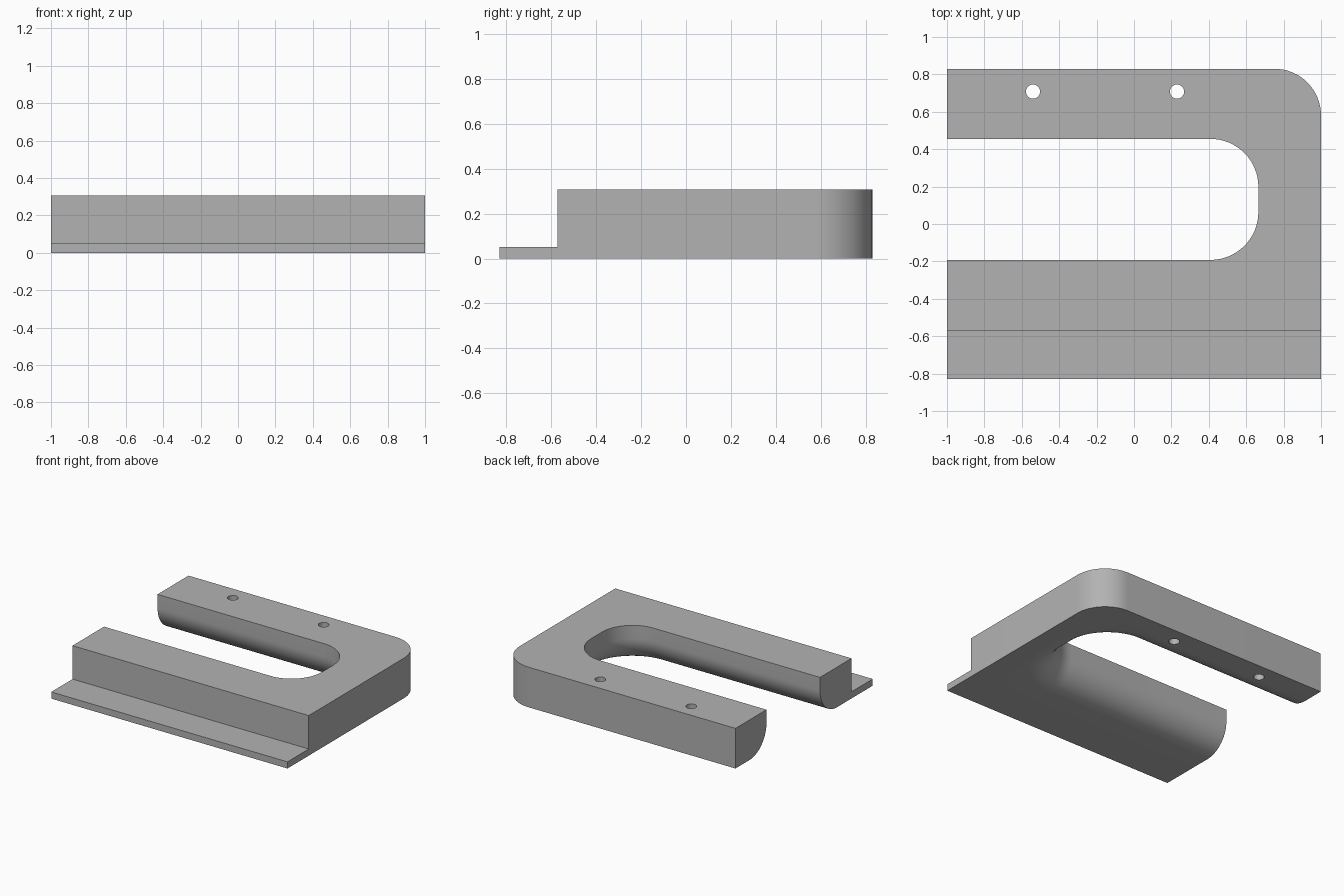
import bpy, bmesh, math

if "Cube" in bpy.data.objects:
    bpy.data.objects.remove(bpy.data.objects["Cube"])

HEIGHT, LEDGE_Z, FILLET = 0.307, 0.051, 0.205
SLOT_R, CORNER_R = 0.256, 0.25
BACK, STEP_Y = 0.83, -0.573

grey = bpy.data.materials.new("light grey")
grey.diffuse_color = (0.45, 0.45, 0.45, 1)
grey.use_nodes = True
grey.node_tree.nodes["Principled BSDF"].inputs["Base Color"].default_value = grey.diffuse_color


def arc(cx, cy, r, start, end, n=16):
    """Points along an arc, angles in degrees."""
    angles = [math.radians(start + (end - start) * i / n) for i in range(n + 1)]
    return [(cx + r * math.cos(a), cy + r * math.sin(a)) for a in angles]


def outline(front, grow):
    """U-shaped plan; the slot is widened by grow."""
    r = SLOT_R + grow
    pts = [(-1, front), (1, front)]
    pts += arc(1 - CORNER_R, BACK - CORNER_R, CORNER_R, 0, 90)
    pts += [(-1, BACK), (-1, 0.199 + r)]
    pts += arc(0.409, 0.199, r, 90, 0)
    pts += arc(0.409, 0.064, r, 0, -90)
    pts += [(-1, 0.064 - r)]
    return pts


def fillet_grow(z):
    """Widening of the slot caused by its rounded lower edge."""
    if z >= FILLET:
        return 0
    return FILLET - math.sqrt(FILLET ** 2 - (FILLET - z) ** 2)


# Stacked plan layers: low ledge in front, then the full-height block
heights = [FILLET * (1 - math.cos(math.radians(a))) for a in range(0, 91, 6)]
heights = [FILLET * (1 - math.sin(math.radians(90 - a))) for a in range(0, 91, 6)]
layers = [(z, -BACK) for z in heights if z < LEDGE_Z - 0.002]
layers += [(LEDGE_Z, -BACK), (LEDGE_Z, STEP_Y)]
layers += [(z, STEP_Y) for z in heights if z > LEDGE_Z + 0.002]
layers += [(HEIGHT, STEP_Y)]

bm = bmesh.new()
rings = [[bm.verts.new((x, y, z)) for x, y in outline(front, fillet_grow(z))]
         for z, front in layers]
bm.faces.new(rings[0][::-1])
bm.faces.new(rings[-1])
count = len(rings[0])
end_a = count - 1                      # front arm end: last point to first
back_out, back_in = 19, 20             # back arm end points
for low, high in zip(rings, rings[1:]):
    for i in range(count):
        j = (i + 1) % count
        bm.faces.new((low[i], low[j], high[j], high[i]))
bmesh.ops.remove_doubles(bm, verts=bm.verts, dist=0.0001)
bmesh.ops.dissolve_limit(bm, angle_limit=math.radians(0.2),
                         verts=bm.verts, edges=bm.edges)
bmesh.ops.recalc_face_normals(bm, faces=bm.faces)
mesh = bpy.data.meshes.new("slotted_block")
bm.to_mesh(mesh)
bm.free()
block = bpy.data.objects.new("slotted_block", mesh)
bpy.context.collection.objects.link(block)
mesh.materials.append(grey)

# Two through holes in the back arm
for x in (-0.54, 0.23):
    bpy.ops.mesh.primitive_cylinder_add(vertices=32, radius=0.038, depth=1,
                                        location=(x, 0.708, 0.15))
    cutter = bpy.context.object
    cutter.name = "hole_cutter"
    cutter.data.materials.append(grey)
    cutter.hide_render = True
    cutter.hide_set(True)
    mod = block.modifiers.new("hole", 'BOOLEAN')
    mod.operation = 'DIFFERENCE'
    mod.solver = 'EXACT'
    mod.object = cutter

# Apply the cuts, then smooth the curved walls
bpy.context.view_layer.update()
cut = bpy.data.meshes.new_from_object(
    block.evaluated_get(bpy.context.evaluated_depsgraph_get()))
block.modifiers.clear()
block.data = cut
for obj in [o for o in bpy.data.objects if o.name.startswith("hole_cutter")]:
    bpy.data.objects.remove(obj)
bpy.ops.object.select_all(action='DESELECT')
block.select_set(True)
bpy.context.view_layer.objects.active = block
bpy.ops.object.shade_smooth_by_angle(angle=math.radians(30))
